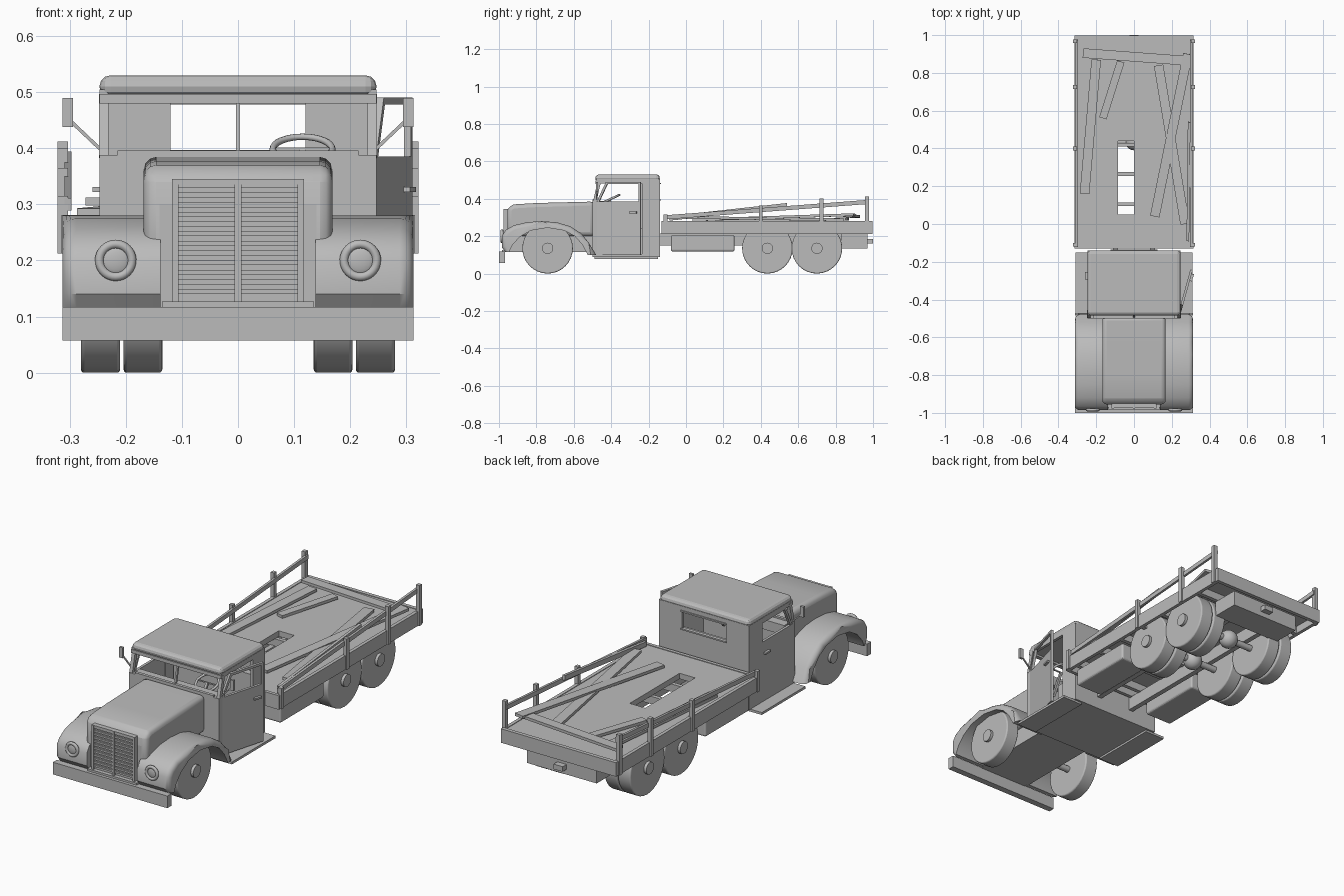
import bpy, bmesh, math
from mathutils import Vector, Matrix

if "Cube" in bpy.data.objects:
    bpy.data.objects.remove(bpy.data.objects["Cube"])

grey = bpy.data.materials.new("plain grey")
grey.diffuse_color = (0.5, 0.5, 0.5, 1)
grey.use_nodes = True
grey.node_tree.nodes["Principled BSDF"].inputs["Base Color"].default_value = grey.diffuse_color


def finish(name, bm, bevel=0, smooth=False):
    bmesh.ops.recalc_face_normals(bm, faces=bm.faces)
    me = bpy.data.meshes.new(name)
    bm.to_mesh(me)
    bm.free()
    me.materials.append(grey)
    ob = bpy.data.objects.new(name, me)
    bpy.context.collection.objects.link(ob)
    if bevel:
        m = ob.modifiers.new("bevel", 'BEVEL')
        m.width, m.segments, m.limit_method = bevel, 3, 'ANGLE'
        m.angle_limit = math.radians(40)
    if smooth:
        bpy.ops.object.select_all(action='DESELECT')
        ob.select_set(True)
        bpy.context.view_layer.objects.active = ob
        bpy.ops.object.shade_smooth_by_angle(angle=math.radians(35))
    return ob


def box(name, x0, x1, y0, y1, z0, z1, bevel=0, mat=None):
    bm = bmesh.new()
    m = Matrix.Translation(((x0 + x1) / 2, (y0 + y1) / 2, (z0 + z1) / 2))
    m = m @ Matrix.Diagonal((abs(x1 - x0), abs(y1 - y0), abs(z1 - z0), 1))
    bmesh.ops.create_cube(bm, size=1, matrix=(mat or Matrix()) @ m)
    return finish(name, bm, bevel)


def beam(name, p, q, w, h, mat=None):
    p, q = Vector(p), Vector(q)
    m = Matrix.Translation((p + q) / 2) @ (q - p).to_track_quat('Y', 'Z').to_matrix().to_4x4()
    m = m @ Matrix.Diagonal((w, (q - p).length, h, 1))
    bm = bmesh.new()
    bmesh.ops.create_cube(bm, size=1, matrix=(mat or Matrix()) @ m)
    return finish(name, bm)


def cyl(name, x0, x1, y, z, r, bevel=0, seg=32):
    bm = bmesh.new()
    m = Matrix.Translation(((x0 + x1) / 2, y, z)) @ Matrix.Rotation(math.pi / 2, 4, 'Y')
    bmesh.ops.create_cone(bm, cap_ends=True, segments=seg, radius1=r, radius2=r,
                          depth=abs(x1 - x0), matrix=m)
    return finish(name, bm, bevel, True)


def prism(name, pts, x0, x1, bevel=0, round_edge=None):
    # side profile (y, z) extruded across x; round_edge = number of points whose x1 edge is rounded
    bm = bmesh.new()
    a = [bm.verts.new((x0, y, z)) for y, z in pts]
    b = [bm.verts.new((x1, y, z)) for y, z in pts]
    n = len(pts)
    bm.faces.new(a)
    bm.faces.new(b)
    for i in range(n):
        bm.faces.new((a[i], a[(i + 1) % n], b[(i + 1) % n], b[i]))
    if round_edge:
        edges = [bm.edges.get((b[i], b[i + 1])) for i in range(round_edge - 1)]
        bmesh.ops.bevel(bm, geom=edges, offset=0.025, segments=4, profile=0.5, affect='EDGES')
    return finish(name, bm, bevel, True)


def ring(name, loc, R, r, rot):
    bpy.ops.mesh.primitive_torus_add(location=loc, rotation=rot, major_radius=R, minor_radius=r,
                                     major_segments=32, minor_segments=8)
    ob = bpy.context.object
    ob.name = name
    ob.data.materials.append(grey)
    bpy.ops.object.shade_smooth()


# front bumper, hood and grille
box("front_bumper", -.313, .313, -1, -.968, .057, .117)
prism("hood", [(-.955, .2), (-.955, .34), (-.945, .36), (-.92, .37), (-.8, .377), (-.49, .385), (-.49, .2)],
      -.168, .168, .022)
box("engine_body", -.14, .14, -.955, -.49, .115, .3)
box("grille_panel", -.117, .117, -.965, -.95, .127, .345)
for x in (-.112, 0, .112):
    box("grille_bar", x - .006, x + .006, -.977, -.955, .127, .345)
for i in range(12):
    z = .14 + i * .0172
    box("grille_slat", -.107, .107, -.973, -.955, z, z + .009)
box("grille_top", -.117, .117, -.975, -.955, .335, .345)
box("front_apron", -.135, .135, -.985, -.95, .115, .127)

outer = [(-.965, .115), (-.985, .14), (-.985, .2), (-.965, .232), (-.92, .258), (-.85, .275), (-.77, .28),
         (-.69, .274), (-.62, .253), (-.56, .215), (-.52, .165), (-.48, .1)]
inner = [(-.525, .1), (-.555, .155), (-.595, .2), (-.65, .23), (-.74, .245), (-.83, .23), (-.89, .195),
         (-.93, .15), (-.945, .115)]
for s in (-1, 1):
    prism("front_fender", outer + inner, s * .138, s * .313, 0, len(outer))
    # headlights
    ring("headlight_rim", (s * .218, -.984, .2), .029, .008, (math.pi / 2, 0, 0))
    bm = bmesh.new()
    bmesh.ops.create_uvsphere(bm, u_segments=20, v_segments=10, radius=.026,
                              matrix=Matrix.Translation((s * .218, -.982, .2)) @ Matrix.Diagonal((1, .3, 1, 1)))
    finish("headlight_lens", bm, 0, True)
    box("running_board", s * .2, s * .31, -.49, -.15, .078, .09)

# cab shell
box("cab_floor", -.247, .247, -.5, -.14, .088, .105)
box("cab_firewall", -.247, .247, -.5, -.475, .1, .388)
box("dashboard", -.23, .23, -.48, -.44, .34, .388)
box("windshield_sill", -.215, .215, -.5, -.485, .388, .396)
beam("windshield_post", (0, -.49, .388), (0, -.465, .49), .008, .012)
box("cab_back_lower", -.247, .247, -.155, -.14, .1, .395)
box("cab_back_upper", -.247, .247, -.155, -.14, .48, .505)
box("cab_roof", -.247, .247, -.485, -.14, .49, .53, .022)
box("roof_header", -.247, .247, -.485, -.465, .48, .497)
box("back_window_frame_top", -.125, .125, -.143, -.134, .478, .485)
box("back_window_frame_low", -.125, .125, -.143, -.134, .39, .397)
for s in (-1, 1):
    box("cab_back_side", s * .12, s * .247, -.155, -.14, .39, .49)
    box("cab_rear_quarter", s * .232, s * .247, -.235, -.14, .1, .505)
    box("side_roof_rail", s * .232, s * .247, -.48, -.14, .482, .505)
    beam("windshield_pillar", (s * .239, -.488, .385), (s * .239, -.463, .495), .017, .018)

# doors, the one on the wheel side stands open
for s, ang in ((-1, 0), (1, -15.5)):
    M = Matrix.Translation((s * .247, -.475, 0)) @ Matrix.Rotation(math.radians(ang), 4, 'Z')
    a, b = -s * .013, 0
    c = (a + b) / 2
    box("door_panel", a, b, 0, .24, .1, .385, 0, M)
    box("door_window_top", a, b, .05, .24, .478, .49, 0, M)
    box("door_window_rear", a, b, .228, .24, .38, .49, 0, M)
    beam("door_window_front", (c, .004, .385), (c, .053, .486), .013, .012, M)
    box("door_handle", 0, s * .012, .18, .22, .322, .331, 0, M)
    # mirrors
    beam("mirror_arm", (s * .245, -.475, .398), (s * .3, -.475, .45), .006, .006)
    box("mirror", s * .294, s * .313, -.482, -.47, .438, .49)

# cab interior
ring("steering_wheel", (.115, -.405, .398), .053, .006, (math.radians(25), 0, 0))
beam("steering_column", (.115, -.405, .396), (.115, -.46, .29), .012, .012)
beam("steering_spoke", (.063, -.405, .398), (.167, -.405, .398), .006, .006)
box("seat_base", -.22, .22, -.3, -.16, .105, .24)
box("seat_back", -.22, .22, -.19, -.157, .24, .38)

# chassis
for s in (-1, 1):
    box("frame_rail", s * .085, s * .11, -.5, .95, .15, .215)
    box("side_tank", s * .14, s * .29, -.08, .26, .118, .205, .01)
box("rear_frame_box", -.19, .19, .83, .97, .135, .212)
box("tow_hitch", -.025, .025, .965, 1, .16, .185)

# wheels and axles
for y in (-.74, .435, .70):
    rear = y > 0
    cyl("axle", -.25, .25, y, .135, .016, 0, 12)
    if rear:
        bm = bmesh.new()
        bmesh.ops.create_uvsphere(bm, u_segments=20, v_segments=12, radius=.045,
                                  matrix=Matrix.Translation((0, y, .135)))
        finish("differential", bm, 0, True)
    for s in (-1, 1):
        cyl("wheel_outer", s * .21, s * .28, y, .135, .135, .006)
        cyl("wheel_hub", s * .27, s * .294, y, .135, .03, 0, 20)
        if rear:
            cyl("wheel_inner", s * .135, s * .204, y, .135, .135, .006)

# load bed, with a broken-out hole in the deck
box("deck_left", -.315, -.085, -.13, .995, .25, .278)
box("deck_right", 0, .315, -.13, .995, .25, .278)
box("deck_front", -.085, 0, -.13, .05, .25, .278)
box("deck_rear", -.085, 0, .44, .995, .25, .278)
for y in (-.06, .105, .265, .42, .57, .84):
    box("deck_crossmember", -.3, .3, y - .01, y + .01, .212, .25)
for s in (-1, 1):
    box("bed_side", s * .298, s * .315, -.13, .995, .212, .281)
    for y, top in ((.968, .412), (.725, .4), (.4, .365), (-.11, .315)):
        box("stake_post", s * .303, s * .322, y - .01, y + .01, .212, top)
    beam("side_rail", (s * .303, -.12, .3), (s * .303, .975, .383), .012, .022)
box("bed_rear", -.315, .315, .978, .997, .212, .281)
box("bed_front", -.315, .315, -.13, -.113, .212, .281)

# loose planks lying on the bed
planks = [((-.27, .905, .305), (.27, .865, .31), .05), ((-.262, .16, .286), (-.2, .87, .292), .05),
          ((-.165, .56, .286), (-.07, .86, .292), .04), ((.11, .04, .287), (.285, .9, .315), .05),
          ((.13, .84, .288), (.27, 0, .3), .05)]
for p, q, w in planks:
    beam("loose_plank", p, q, w, .014)
beam("leaning_plank", (.285, -.09, .295), (.292, .54, .365), .014, .024)
